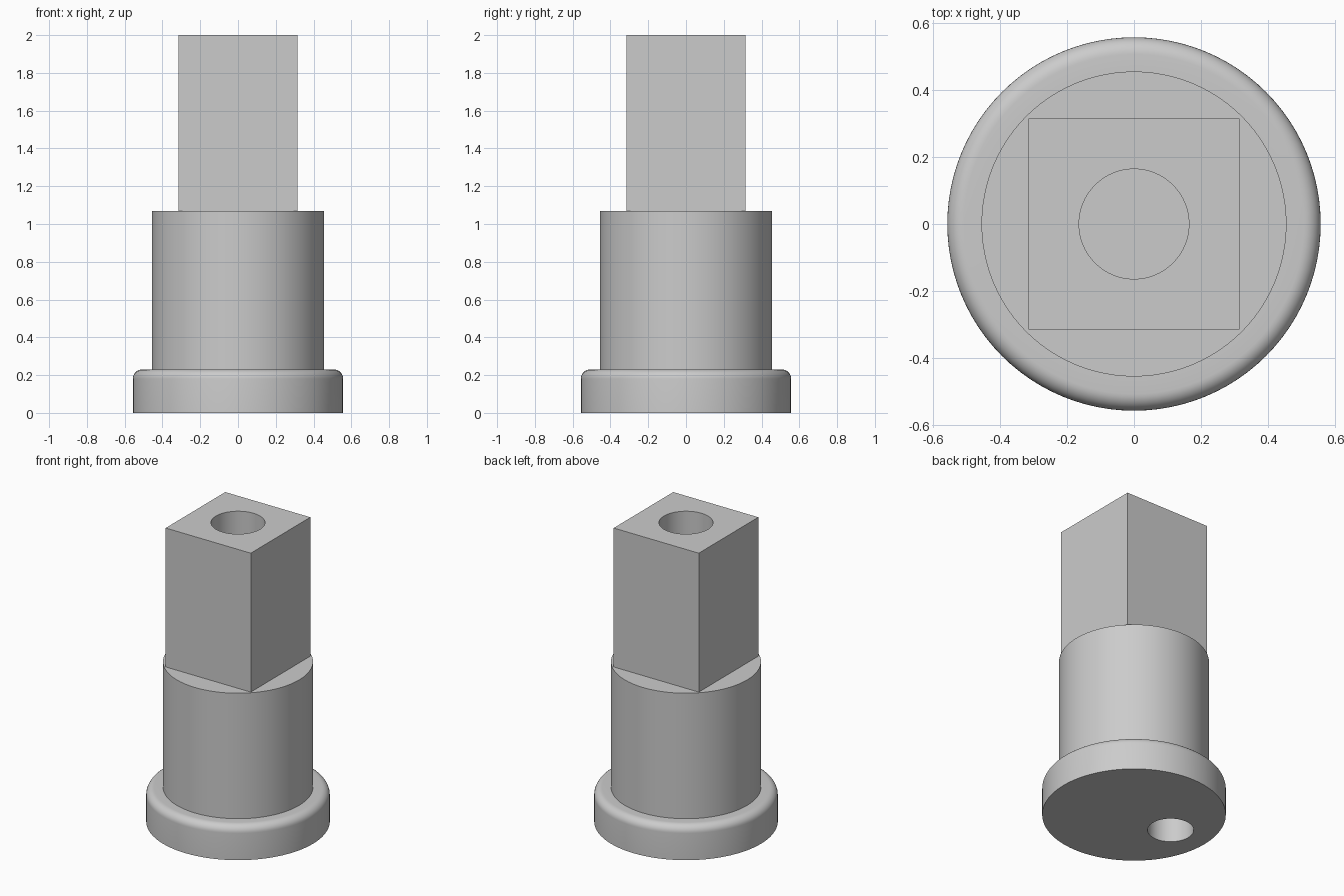
import bpy, bmesh, math
from mathutils import Matrix

cube = bpy.data.objects.get("Cube")
if cube:
    bpy.data.objects.remove(cube, do_unlink=True)

SEGMENTS = 96
FLANGE_R, FLANGE_TOP, FILLET = 0.557, 0.23, 0.05
BODY_R, BODY_TOP = 0.455, 1.07
DRIVE_HALF, TOP = 0.315, 2.0

grey = bpy.data.materials.new("plain grey")
grey.use_nodes = True
colour = (0.6, 0.6, 0.6, 1)
grey.diffuse_color = colour
grey.node_tree.nodes["Principled BSDF"].inputs["Base Color"].default_value = colour


def finish(name, bm):
    bmesh.ops.recalc_face_normals(bm, faces=bm.faces)
    mesh = bpy.data.meshes.new(name)
    bm.to_mesh(mesh)
    bm.free()
    mesh.materials.append(grey)
    obj = bpy.data.objects.new(name, mesh)
    bpy.context.collection.objects.link(obj)
    return obj


def lathe(name, profile):
    bm = bmesh.new()
    verts = [bm.verts.new((r, 0, z)) for r, z in profile]
    edges = [bm.edges.new(pair) for pair in zip(verts, verts[1:])]
    bmesh.ops.spin(bm, geom=verts + edges, cent=(0, 0, 0), axis=(0, 0, 1),
                   angle=math.tau, steps=SEGMENTS)
    bmesh.ops.remove_doubles(bm, verts=bm.verts, dist=0.0001)
    # Close the flat ends
    bmesh.ops.holes_fill(bm, edges=[e for e in bm.edges if e.is_boundary], sides=0)
    return finish(name, bm)


def drill(obj, x, radius, bottom, top):
    bm = bmesh.new()
    bmesh.ops.create_cone(bm, cap_ends=True, segments=64, radius1=radius,
                          radius2=radius, depth=top - bottom,
                          matrix=Matrix.Translation((x, 0, (top + bottom) / 2)))
    cutter = finish("hole_cutter", bm)
    cutter.hide_render = True
    cut = obj.modifiers.new("hole", 'BOOLEAN')
    cut.operation, cut.solver, cut.object = 'DIFFERENCE', 'EXACT', cutter
    activate(obj)
    bpy.ops.object.modifier_apply(modifier=cut.name)
    bpy.data.objects.remove(cutter, do_unlink=True)


def activate(obj):
    bpy.ops.object.select_all(action='DESELECT')
    obj.select_set(True)
    bpy.context.view_layer.objects.active = obj


# Round shaft with a filleted flange at its foot
fillet = []
for i in range(9):
    a = math.pi / 2 * i / 8
    fillet.append((FLANGE_R - FILLET + FILLET * math.cos(a),
                   FLANGE_TOP - FILLET + FILLET * math.sin(a)))
shaft = lathe("flanged_shaft", [(FLANGE_R, 0), *fillet,
                                (BODY_R, FLANGE_TOP), (BODY_R, BODY_TOP)])

# Square drive block on top
bm = bmesh.new()
height = TOP - BODY_TOP
bmesh.ops.create_cube(bm, size=1, matrix=Matrix.Translation((0, 0, BODY_TOP + height / 2))
                      @ Matrix.Diagonal((2 * DRIVE_HALF, 2 * DRIVE_HALF, height, 1)))
block = finish("square_drive", bm)

# Off-centre blind hole below, central blind hole above
drill(shaft, -0.29, 0.14, -0.1, 0.4)
drill(block, 0, 0.164, 1.4, TOP + 0.1)

for part in (shaft, block):
    activate(part)
    bpy.ops.object.shade_smooth_by_angle(angle=math.radians(30))
